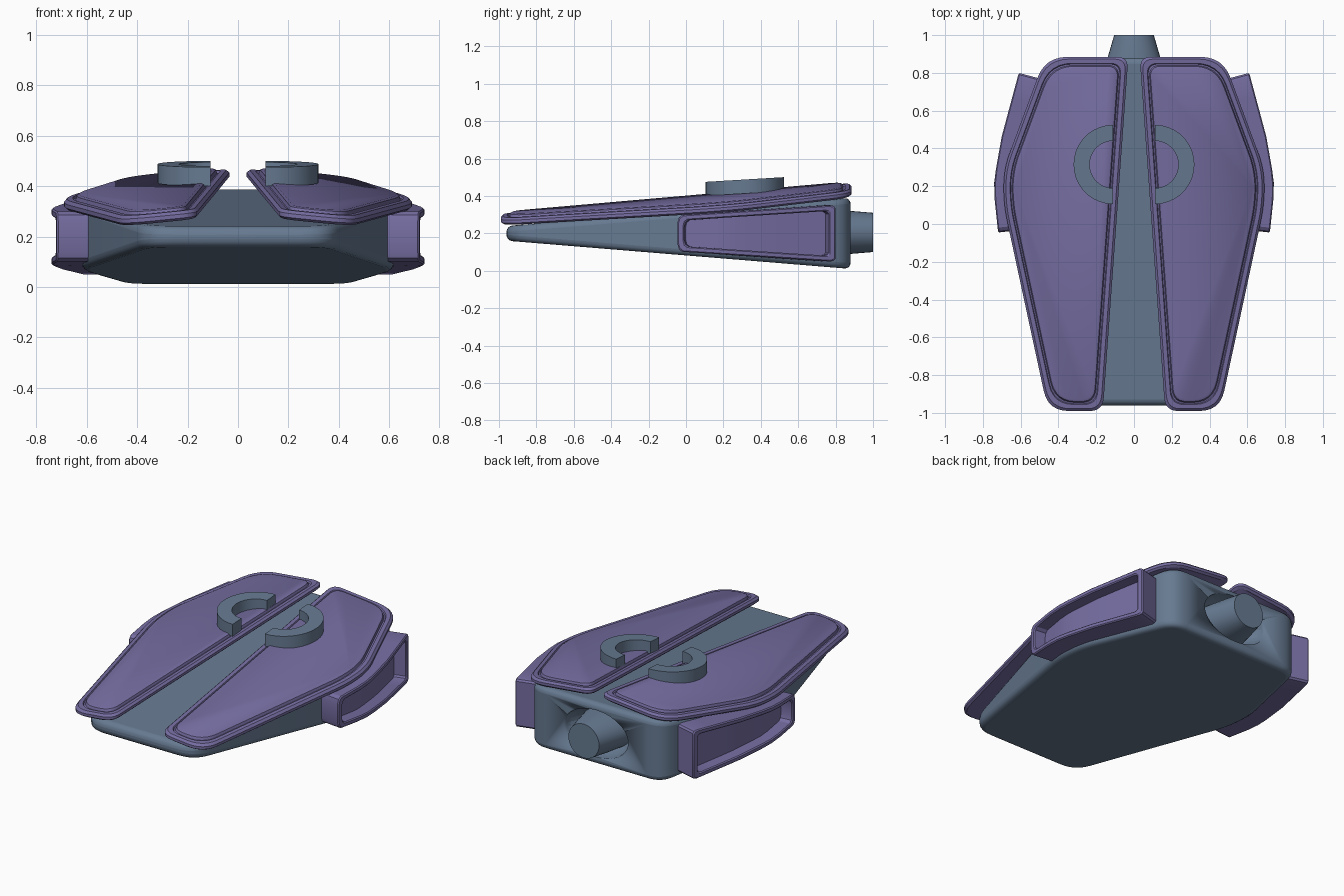
import bpy, bmesh, math
from mathutils import Vector

cube = bpy.data.objects.get("Cube")
if cube:
    bpy.data.objects.remove(cube, do_unlink=True)


def material(name, rgb):
    m = bpy.data.materials.new(name)
    m.use_nodes = True
    m.diffuse_color = (*rgb, 1)
    m.node_tree.nodes["Principled BSDF"].inputs["Base Color"].default_value = (*rgb, 1)
    return m


SLATE = material("slate blue", (0.135, 0.195, 0.285))
PURPLE = material("dusty purple", (0.18, 0.155, 0.36))


def loft(name, loops, mat, mirror=False, strip_end=False, angle=30):
    """Skin equal-length closed loops and close both ends."""
    bm = bmesh.new()
    rows = [[bm.verts.new(p) for p in loop] for loop in loops]
    n = len(rows[0])
    for a, b in zip(rows, rows[1:]):
        for i in range(n):
            j = (i + 1) % n
            bm.faces.new((a[i], a[j], b[j], b[i]))
    for row in (rows[0], rows[-1]):
        if strip_end:
            for i in range(n // 2 - 1):
                bm.faces.new((row[i], row[i + 1], row[n - 2 - i], row[n - 1 - i]))
        else:
            bm.faces.new(row)
    bmesh.ops.recalc_face_normals(bm, faces=bm.faces)
    me = bpy.data.meshes.new(name)
    bm.to_mesh(me)
    bm.free()
    ob = bpy.data.objects.new(name, me)
    bpy.context.collection.objects.link(ob)
    me.materials.append(mat)
    bpy.ops.object.select_all(action="DESELECT")
    ob.select_set(True)
    bpy.context.view_layer.objects.active = ob
    bpy.ops.object.shade_smooth_by_angle(angle=math.radians(angle))
    if mirror:
        ob.modifiers.new("mirror", "MIRROR")
    return ob


def inset(corners, d):
    """Move every edge of a clockwise convex outline inward by d."""
    out = []
    for i, p in enumerate(corners):
        p = Vector(p)
        u = (p - Vector(corners[i - 1])).normalized()
        v = (Vector(corners[(i + 1) % len(corners)]) - p).normalized()
        nu, nv = Vector((u.y, -u.x)), Vector((v.y, -v.x))
        out.append(p + (nu + nv) * d / (1 + nu.dot(nv)))
    return out


def rounded(corners, cuts, seg=6):
    """Replace each corner by a curve starting 'cut' away from it."""
    pts = []
    for i, p in enumerate(corners):
        p = Vector(p)
        a = p + (Vector(corners[i - 1]) - p).normalized() * cuts[i]
        b = p + (Vector(corners[(i + 1) % len(corners)]) - p).normalized() * cuts[i]
        for k in range(seg + 1):
            t = k / seg
            pts.append(a * (1 - t) ** 2 + p * 2 * t * (1 - t) + b * t * t)
    return pts


# Wedge body
half = [(0.45, 0.88), (0.62, 0.28), (0.62, 0.08), (0.37, -0.96)]
plan = half + [(-x, y) for x, y in reversed(half)]
cuts = [0.1, 0.09, 0.09, 0.12]
plan = rounded(plan, cuts + cuts[::-1])
body = loft("body", [[(p.x, p.y, 0.2 + s * (0.118 + 0.082 * p.y)) for p in plan]
                     for s in (-1, 1)], SLATE)
bev = body.modifiers.new("soft edges", "BEVEL")
bev.width, bev.segments, bev.limit_method = 0.032, 4, "ANGLE"
bev.angle_limit = math.radians(40)

# Hollow in the back, cut with a flattened ball
bpy.ops.mesh.primitive_uv_sphere_add(segments=40, ring_count=20, radius=1, location=(0, 0.88, 0.205))
cutter = bpy.context.object
cutter.name = "socket_cutter"
cutter.scale = (0.22, 0.16, 0.145)
cutter.data.materials.append(SLATE)
bpy.ops.object.shade_smooth()
cutter.hide_render = True
cutter.hide_set(True)
cut = body.modifiers.new("socket", "BOOLEAN")
cut.operation, cut.object, cut.solver = "DIFFERENCE", cutter, "EXACT"

# Flared stem in the hollow
ring = [math.tau * i / 32 for i in range(32)]
loft("rear_stem", [[(rx * math.cos(a), y, 0.205 + rz * math.sin(a)) for a in ring]
                   for y, rx, rz in ((0.7, 0.19, 0.12), (0.88, 0.14, 0.115), (1.0, 0.105, 0.105))],
     SLATE)

# Pair of top plates: raised rim, groove and panel
corners = [(0.03, 0.885), (0.47, 0.885), (0.69, 0.29), (0.69, 0.1), (0.455, -0.99), (0.165, -0.99)]
profile = [(0.012, -0.02), (0, -0.01), (0, 0.006), (0.012, 0.018), (0.034, 0.018),
           (0.038, 0.01), (0.045, 0.012), (0.05, 0.027), (0.06, 0.032)]
loops = []
for d, h in profile:
    outline = rounded(inset(corners, d), (0.06, 0.12, 0.09, 0.09, 0.11, 0.07))
    loops.append([(p.x, p.y, 0.385 + 0.08 * p.y - 0.1 * p.x + h) for p in outline])
loft("top_plate", loops, PURPLE, mirror=True)

# Half rings on the plates
arc = [math.pi * (i / 18 - 0.5) for i in range(19)]
loops = []
for a in arc:
    section = []
    for r, h in ((0.125, -0.075), (0.21, -0.075), (0.21, 0), (0.125, 0)):
        y = 0.315 + r * math.sin(a)
        section.append((0.11 + r * math.cos(a), y, 0.469 + 0.06 * y + h))
    loops.append(section)
loft("half_ring", loops, SLATE, mirror=True)

# Side scoops that wrap around the flanks
PATH = [(-0.04, 0.72), (0.15, 0.74), (0.24, 0.74), (0.465, 0.70), (0.8, 0.61)]


def flank(y):
    for (y0, x0), (y1, x1) in zip(PATH, PATH[1:]):
        if y <= y1 or y1 == PATH[-1][0]:
            return x0 + (x1 - x0) * (y - y0) / (y1 - y0)


def scoop_point(y, z, depth):
    slope = (flank(y + 0.05) - flank(y - 0.05)) / 0.1
    n = Vector((1, -slope)).normalized()
    return (flank(y) - n.x * depth, y - n.y * depth, z)


stations = [0, 0.008, 0.03, 0.1, 0.2, 0.3, 0.4, 0.5, 0.6, 0.72, 0.85, 0.97, 0.99, 1]
pinch = [0.035, 0.012] + [0] * 10 + [0.005, 0.016]


def scoop_loop(front, back, wall, depth):
    top, low = [], []
    for s, c in zip(stations, pinch):
        y = front + (back - front) * s
        h = 0.1 + 0.065 * y - wall - c
        top.append(scoop_point(y, 0.2 + h, depth))
        low.append(scoop_point(y, 0.2 - h, depth))
    return top + low[::-1]


loft("side_scoop", [scoop_loop(-0.045, 0.8, 0, 0.15),
                    scoop_loop(-0.045, 0.8, 0, 0.006),
                    scoop_loop(-0.039, 0.794, 0.006, 0),
                    scoop_loop(-0.016, 0.771, 0.024, 0),
                    scoop_loop(-0.01, 0.765, 0.03, 0.006),
                    scoop_loop(-0.01, 0.765, 0.03, 0.075)],
     PURPLE, mirror=True, strip_end=True)
